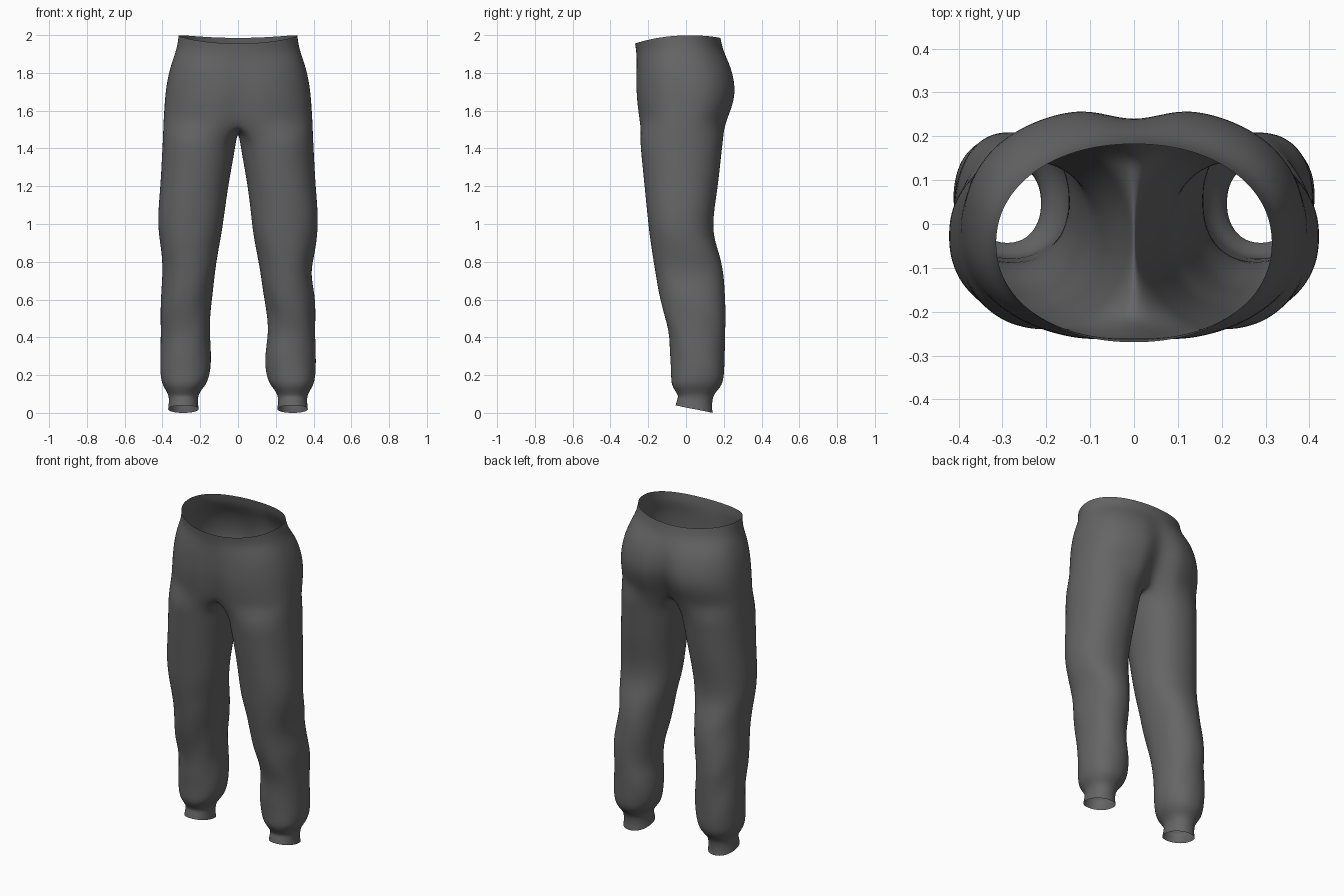
import bpy, bmesh
from math import sin, cos, radians, exp, copysign

cube = bpy.data.objects.get("Cube")
if cube:
    bpy.data.objects.remove(cube, do_unlink=True)

STEPS = 36      # points round one leg
HALF = 13       # points from the side seam to the centre seam

# height, half width, front, back, depth of the rear cleft
TORSO = [
    (1.997, .315, -.27, .183, 0),
    (1.93, .323, -.262, .195, 0),
    (1.86, .350, -.265, .235, .01),
    (1.77, .374, -.27, .265, .025),
    (1.68, .386, -.27, .272, .045),
    (1.60, .391, -.262, .248, .06),
    (1.54, .395, -.253, .223, .07),
]
# height, inner edge, outer edge, front, back
LEG = [
    (1.45, .008, .398, -.245, .198),
    (1.36, .022, .403, -.236, .186),
    (1.20, .052, .411, -.22, .17),
    (1.05, .072, .425, -.205, .145),
    (.94, .088, .421, -.193, .143),
    (.84, .108, .410, -.178, .178),
    (.74, .122, .404, -.162, .2),
    (.62, .135, .409, -.142, .207),
    (.52, .148, .411, -.115, .211),
    (.42, .149, .408, -.088, .207),
    (.32, .142, .412, -.086, .206),
    (.22, .144, .413, -.078, .203),
    (.155, .165, .404, -.08, .195),
    (.12, .195, .382, -.06, .168),
    (.09, .212, .366, -.04, .142),
    (.055, .212, .366, -.046, .137),
    (.02, .208, .370, -.055, .141),
]


def spow(v, e):
    return copysign(abs(v) ** e, v)


def bump(z, centre, width):
    return exp(-((z - centre) / width) ** 2)


def torso_row(bm, side, row):
    """Half ring from the front centre seam, round the side, to the back."""
    z, width, front, back, cleft = row
    verts = []
    power = .95 if z > 1.9 else .84
    for i in range(-HALF, HALF + 1):
        u = radians(90 * i / HALF)
        s = sin(u)
        x = 0 if abs(i) == HALF else width * spow(cos(u), power)
        y = (front + back) / 2 + (back - front) / 2 * spow(s, power)
        dent = exp(-(x / .07) ** 2)
        y += -cleft * dent if i > 0 else cleft * .4 * dent
        tilt = max(0, (z - 1.6) / .4) ** 2
        verts.append(bm.verts.new((side * x, y, z + tilt * (.015 * s - .027 * s * s))))
    return verts


def leg_row(bm, side, row):
    """Full ring round one leg, with soft cloth folds below the knee."""
    z, inner, outer, front, back = row
    if side > 0:
        outer -= .022 * bump(z, .75, .07)
        inner += .014 * bump(z, .45, .08) - .008 * bump(z, .9, .15)
    else:
        outer -= .008 * bump(z, .8, .1)
    cx, cy = (inner + outer) / 2, (front + back) / 2
    rx, ry = (outer - inner) / 2, (back - front) / 2
    cloth = .012 * bump(z, .5, .4) if z > .14 else 0
    verts = []
    for i in range(-HALF, STEPS - HALF):
        a = radians(360 * i / STEPS)
        grow = 1 + cloth * 3 * sin(z * 21 + side + 3 * a) * abs(sin(2 * a))
        x = cx + rx * grow * spow(cos(a), .92)
        y = cy + ry * grow * spow(sin(a), .92)
        drop = .02 * sin(a) if z < .06 else 0
        verts.append(bm.verts.new((side * x, y, z - drop)))
    return verts


def skin(bm, upper, lower, closed):
    n = len(upper)
    for i in range(n if closed else n - 1):
        j = (i + 1) % n
        bm.faces.new((upper[i], lower[i], lower[j], upper[j]))


def build_side(bm, side):
    rows = [torso_row(bm, side, r) for r in TORSO]
    for upper, lower in zip(rows, rows[1:]):
        skin(bm, upper, lower, False)
    # crotch seam hanging between the front and back centre seams
    start, end = rows[-1][-1].co, rows[-1][0].co
    count = STEPS - 2 * HALF
    seam = []
    for k in range(1, count):
        t = k / count
        p = start.lerp(end, t)
        p.z -= .06 * (1 - (2 * t - 1) ** 2)
        seam.append(bm.verts.new(p))
    rings = [rows[-1] + seam] + [leg_row(bm, side, r) for r in LEG]
    for upper, lower in zip(rings, rings[1:]):
        skin(bm, upper, lower, True)


bm = bmesh.new()
for side in (1, -1):
    build_side(bm, side)
centre = [v for v in bm.verts if abs(v.co.x) < .0001]
bmesh.ops.remove_doubles(bm, verts=centre, dist=.0005)
bmesh.ops.recalc_face_normals(bm, faces=bm.faces)
# turn the open shell outward, judged by a face on the far left
side_face = max(bm.faces, key=lambda f: f.calc_center_median().x)
if side_face.normal.x < 0:
    bmesh.ops.reverse_faces(bm, faces=bm.faces)

mesh = bpy.data.meshes.new("trousers")
bm.to_mesh(mesh)
bm.free()
trousers = bpy.data.objects.new("trousers", mesh)
bpy.context.collection.objects.link(trousers)

# plain grey cloth
cloth = bpy.data.materials.new("dark grey cloth")
cloth.use_nodes = True
grey = (.13, .13, .13, 1)
cloth.diffuse_color = grey
shader = next(n for n in cloth.node_tree.nodes if n.type == "BSDF_PRINCIPLED")
shader.inputs["Base Color"].default_value = grey
shader.inputs["Roughness"].default_value = .9
mesh.materials.append(cloth)

for poly in mesh.polygons:
    poly.use_smooth = True
smooth = trousers.modifiers.new("soft cloth", "SUBSURF")
smooth.levels = smooth.render_levels = 2
